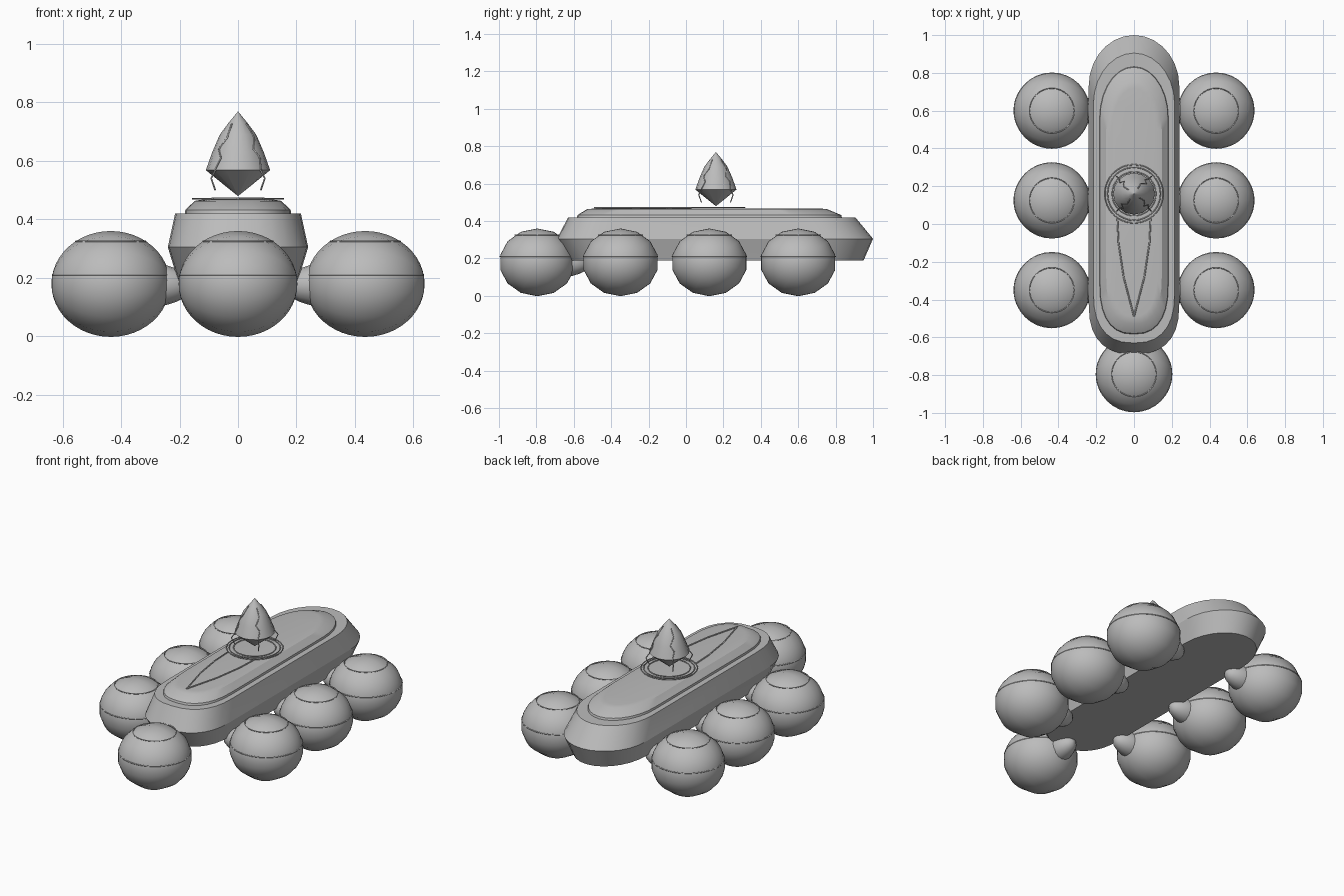
import bpy, bmesh, math
from mathutils import Vector, Matrix

if "Cube" in bpy.data.objects:
    bpy.data.objects.remove(bpy.data.objects["Cube"])

grey = bpy.data.materials.new("mid_grey")
grey.diffuse_color = (0.5, 0.5, 0.5, 1)
grey.use_nodes = True
grey.node_tree.nodes["Principled BSDF"].inputs["Base Color"].default_value = grey.diffuse_color


def finish(name, bm, angle=40):
    bmesh.ops.recalc_face_normals(bm, faces=bm.faces)
    me = bpy.data.meshes.new(name)
    bm.to_mesh(me)
    bm.free()
    me.materials.append(grey)
    ob = bpy.data.objects.new(name, me)
    bpy.context.collection.objects.link(ob)
    bpy.ops.object.select_all(action='DESELECT')
    bpy.context.view_layer.objects.active = ob
    ob.select_set(True)
    bpy.ops.object.shade_smooth_by_angle(angle=math.radians(angle))
    return ob


def loft(name, rings, angle=40, cap=True):
    """Skin between equal-length closed rings of points."""
    bm = bmesh.new()
    loops = [[bm.verts.new(p) for p in r] for r in rings]
    n = len(loops[0])
    for a, b in zip(loops, loops[1:]):
        for i in range(n):
            bm.faces.new((a[i], a[(i + 1) % n], b[(i + 1) % n], b[i]))
    if cap:
        bm.faces.new(loops[0])
        bm.faces.new(loops[-1])
    return finish(name, bm, angle)


def outline(w, front, back, z, cap_len=0.27, n=14):
    """Long boat-like plan: blunt front cap, rounder back cap."""
    pts = []
    for end, sign, e in ((back, 1, 2.0), (front, -1, 2.5)):
        for i in range(n + 1):
            t = math.pi * i / n
            c, s = math.cos(t), math.sin(t)
            x = sign * w * math.copysign(abs(c) ** (2 / e), c)
            y = end - sign * cap_len + sign * cap_len * max(s, 0) ** (2 / e)
            pts.append((x, y, z))
    return pts


def circle(r, z, n=32, cx=0, cy=0):
    return [(cx + r * math.cos(2 * math.pi * i / n),
             cy + r * math.sin(2 * math.pi * i / n), z) for i in range(n)]


def ring(name, cx, cy, z, r, t=0.003, n=32):
    """Thin closed seam band."""
    rings = [circle(r + t * math.cos(a), z + t * math.sin(a), n, cx, cy)
             for a in [2 * math.pi * k / 6 for k in range(7)]]
    return loft(name, rings, cap=False)


def tube(name, pts, r):
    cu = bpy.data.curves.new(name, 'CURVE')
    cu.dimensions = '3D'
    cu.bevel_depth = r
    cu.bevel_resolution = 1
    cu.use_fill_caps = True
    sp = cu.splines.new('POLY')
    sp.points.add(len(pts) - 1)
    for p, co in zip(sp.points, pts):
        p.co = (*co, 1)
    cu.materials.append(grey)
    ob = bpy.data.objects.new(name, cu)
    bpy.context.collection.objects.link(ob)
    return ob


# Main hull and raised deck
loft("hull", [outline(0.205, -0.62, 0.95, 0.19), outline(0.24, -0.69, 1.0, 0.305),
              outline(0.215, -0.63, 0.905, 0.42)], 25)
loft("deck", [outline(0.183, -0.585, 0.835, 0.415), outline(0.18, -0.58, 0.83, 0.432),
              outline(0.148, -0.53, 0.755, 0.463), outline(0.125, -0.49, 0.72, 0.467)], 30)

# Ring socket under the crystal
CX, CY = 0.0, 0.16
for i, r in enumerate((0.155, 0.14, 0.116)):
    ring(f"socket_ring_{i}", CX, CY, 0.471, r)

# Long arrow line on the deck
for side in (-1, 1):
    tube(f"arrow_line_{side}", [(side * 0.088, 0.03, 0.471), (side * 0.082, -0.10, 0.471),
                                (side * 0.055, -0.28, 0.471), (0, -0.49, 0.471)], 0.004)

# Floating crystal: shallow point below, tall point above
profile = [(0.001, 0.48), (0.110, 0.568), (0.088, 0.63), (0.062, 0.69), (0.032, 0.73), (0.001, 0.768)]
loft("crystal", [circle(r, z, 16, CX, CY) for r, z in profile], 35)

# Jagged ribs up the crystal and prongs beneath it
ribs = [(0.111, 0.57, 0.0), (0.095, 0.61, 0.12), (0.084, 0.64, -0.1),
        (0.066, 0.68, 0.2), (0.035, 0.727, 0.15)]
for k in range(4):
    a0 = math.pi / 4 + k * math.pi / 2
    tube(f"crystal_rib_{k}", [(CX + r * math.cos(a0 + d), CY + r * math.sin(a0 + d), z)
                              for r, z, d in ribs], 0.003)
    c, s = math.cos(a0), math.sin(a0)
    tube(f"prong_{k}", [(CX + r * c * 1.1, CY + r * s * 1.1, z)
                        for r, z in ((0.10, 0.567), (0.118, 0.54), (0.10, 0.50))], 0.003)

# Round pods with seams, each with a tapered stub reaching towards the hull
pods = [(s * 0.435, y) for s in (-1, 1) for y in (0.6, 0.125, -0.35)] + [(0, -0.795)]
for k, (x, y) in enumerate(pods):
    bm = bmesh.new()
    bmesh.ops.create_uvsphere(bm, u_segments=14, v_segments=24, radius=1)
    turn = Matrix.Rotation(math.pi / 2, 4, 'Y')
    spin = Matrix.Rotation(math.pi / 2 , 4, 'Z')
    size = Matrix.Diagonal((0.203, 0.203, 0.181, 1))
    bm.transform(Matrix.Translation((x, y, 0.179)) @ size @ turn @ spin)
    finish(f"pod_{k}", bm, 60)
    ring(f"pod_middle_seam_{k}", x, y, 0.21, 0.199)
    ring(f"pod_top_seam_{k}", x, y, 0.325, 0.119)

    inward = Vector((-math.copysign(1, x), 0, 0)) if x else Vector((0, 1, 0))
    across = inward.cross(Vector((0, 0, 1)))
    stub = []
    for d, r in ((0.12, 0.072), (0.19, 0.068), (0.225, 0.057), (0.255, 0.042),
                 (0.272, 0.024), (0.279, 0.004)):
        o = Vector((x, y, 0.175)) + inward * d
        stub.append([o + across * r * math.cos(a) + Vector((0, 0, r * math.sin(a)))
                     for a in [2 * math.pi * i / 16 for i in range(16)]])
    loft(f"stub_{k}", stub, 50)
